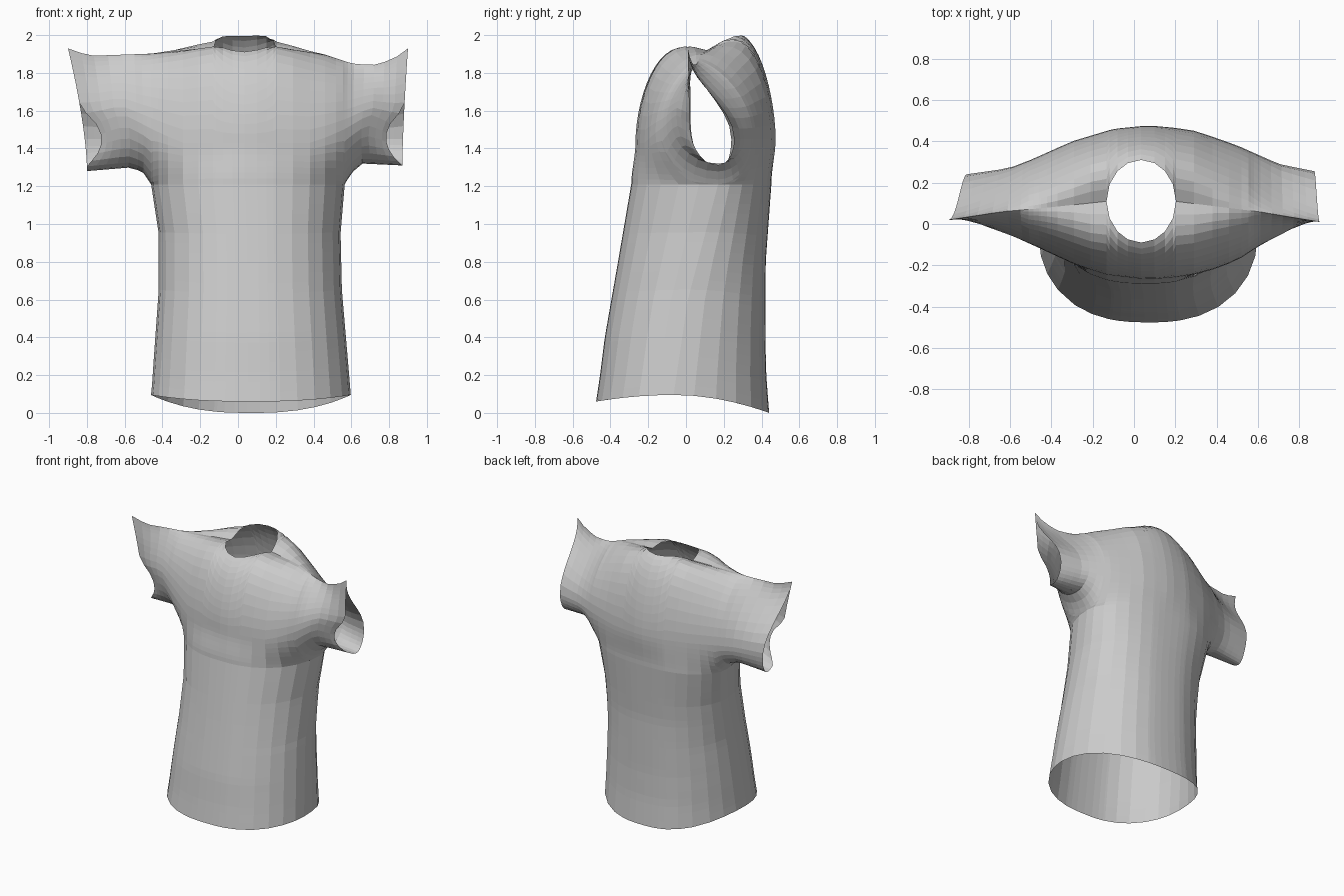
import bpy
import bmesh
from math import sin, cos, acos, pi, sqrt

cube = bpy.data.objects.get("Cube")
if cube:
    bpy.data.objects.remove(cube, do_unlink=True)

ARM_R, ARM_L, ARM_Z = -0.46, 0.565, 1.21
NECK_X, NECK_RX, NECK_Y, NECK_RY = 0.035, 0.168, 0.11, 0.2


def curve(*keys):
    """Piecewise linear function through (position, value) keys."""
    def f(x):
        if x <= keys[0][0]:
            return keys[0][1]
        for (a, va), (b, vb) in zip(keys, keys[1:]):
            if x <= b:
                return va + (vb - va) * (x - a) / (b - a)
        return keys[-1][1]
    return f


# Torso outline against height
side_right = curve((0, -.47), (.15, -.455), (.3, -.445), (.65, -.42), (.95, -.42), (ARM_Z, ARM_R))
side_left = curve((0, .605), (.3, .58), (.65, .55), (.95, .543), (ARM_Z, ARM_L))
chest = curve((0, -.485), (.2, -.455), (.4, -.43), (.8, -.36), (ARM_Z, -.29))
spine = curve((0, .44), (.2, .425), (.4, .42), (.8, .422), (ARM_Z, .452))
seam = curve((0, -.08), (.6, .01), (ARM_Z, .17))

# Shoulder and sleeve outline across the width
bulge_front = curve((-.8, .025), (-.6, -.05), (-.45, -.12), (-.3, -.19), (-.15, -.245), (.07, -.27),
                    (.25, -.255), (.4, -.215), (.5, -.175), (.6, -.11), (.75, -.03), (.87, .02))
bulge_back = curve((-.8, .24), (-.6, .27), (-.5, .31), (-.3, .4), (-.1, .46), (.07, .477),
                   (.2, .465), (.3, .45), (.5, .38), (.7, .29), (.87, .255))
front_z = curve((-.8, 1.53), (-.6, 1.58), (-.45, 1.5), (-.3, 1.43),
                (.4, 1.43), (.56, 1.5), (.7, 1.58), (.87, 1.53))
back_z = curve((-.8, 1.45), (-.45, 1.45), (.87, 1.45))
ridge_z = curve((-.8, 1.93), (-.72, 1.89), (-.5, 1.9), (-.13, 1.92), (.2, 1.92),
                (.45, 1.9), (.6, 1.85), (.7, 1.84), (.8, 1.87), (.87, 1.93))
ridge_y = curve((-.8, .02), (-.6, .06), (-.13, NECK_Y), (.2, NECK_Y), (.6, .06), (.87, .01))
under_z = curve((-.8, 1.28), (-.56, 1.3), (-.5, 1.27), (ARM_R, ARM_Z),
                (ARM_L, ARM_Z), (.6, 1.27), (.66, 1.32), (.87, 1.31))
taper = curve((-.8, 5), (-.5, 1.4), (-.2, .9), (.26, .9), (.55, 1.4), (.87, 5))
fullness = curve((-.5, 0), (-.15, 1), (.22, 1), (.5, 0))

torso_x = [ARM_R, -.45, -.42, -.37, -.29, -.21, -.133, -.118, -.08, -.03, NECK_X,
           .1, .15, .188, .203, .29, .38, .46, .52, .555, ARM_L]
sleeve_r = [-.8, -.75, -.7, -.64, -.58, -.53, -.5, -.48]
sleeve_l = [.58, .61, .66, .71, .76, .82, .87]
ROWS, LOW, HIGH = 22, 7, 11


def roundness(x):
    """0 at the side seams, 1 at the middle of the torso."""
    c = min(1, abs(2 * (x - ARM_R) / (ARM_L - ARM_R) - 1))
    return sqrt(1 - c ** 2.5)


def torso_column(x, front):
    h, u = roundness(x), (x - ARM_R) / (ARM_L - ARM_R)
    hem = .095 - (.035 if front else .095) * h * h
    pts = []
    for i in range(ROWS + 1):
        z = hem + (ARM_Z - hem) * i / ROWS
        y = seam(z) + ((chest if front else spine)(z) - seam(z)) * h
        pts.append((side_right(z) + u * (side_left(z) - side_right(z)), y, z))
    return pts


def yoke_column(x, front):
    out = -1 if x < 0 else 1
    sleeve = max(0, (ARM_R - x) / .34, (x - ARM_L) / .305)
    y_out = (bulge_front if front else bulge_back)(x)
    y_low = torso_column(x, front)[-1][1] if ARM_R < x < ARM_L else seam(ARM_Z)
    zm = (front_z if front else back_z)(x)
    drop, power, yt = zm - under_z(x), taper(x), ridge_y(x)
    # Collar: the arch stops short at the neckline and rises at the nape
    w2 = max(0, 1 - ((x - NECK_X) / NECK_RX) ** 2)
    rise = ridge_z(x) - zm + (0 if front else .055 * w2)
    swell = (.15 if front else .25) * fullness(x)
    stop = acos(min(1, NECK_RY * sqrt(w2) / abs(y_out - yt)) ** (1 / power))
    # Smooth side on the body, round tube toward the armpit and sleeve
    tube = 1 - roundness(x)
    pts = []
    for i in range(-LOW, HIGH + 1):
        if i < 0:
            t = -i / LOW
            mix = (1 - tube) * t * t * (3 - 2 * t) + tube * (1 - cos(pi / 2 * t))
            y = y_out + (y_low - y_out) * mix
            z = zm - drop * ((1 - tube) * t + tube * sin(pi / 2 * t))
        else:
            a = stop * i / HIGH
            y = yt + (y_out - yt) * max(0, cos(a)) ** power
            z = zm + rise * sin(a) + swell * sin(a) ** 2 * cos(a)
        # Sleeve hem leans outward at the top and is cut back in front
        lean = (.1 if x < 0 else .03) * max(0, (z - 1.3) / .63) ** 1.5
        cut = .09 * max(0, 1 - ((z - 1.46) / .15) ** 2) if front else 0
        pts.append((x + out * sleeve * (lean - cut * sleeve), y, z))
    return pts


def sheet(bm, columns):
    """Skin a grid of faces over neighbouring columns of points."""
    grid = [[bm.verts.new(p) for p in col] for col in columns]
    for a, b in zip(grid, grid[1:]):
        for i in range(len(a) - 1):
            bm.faces.new((a[i], b[i], b[i + 1], a[i + 1]))


# One open cloth shell: torso, yoke and sleeves, front and back
bm = bmesh.new()
for front in (True, False):
    sheet(bm, [torso_column(x, front) for x in torso_x])
    sheet(bm, [yoke_column(x, front) for x in sleeve_r + torso_x + sleeve_l])
bmesh.ops.remove_doubles(bm, verts=bm.verts, dist=.0005)
bmesh.ops.dissolve_degenerate(bm, edges=bm.edges, dist=.0001)
bmesh.ops.recalc_face_normals(bm, faces=bm.faces)
mesh = bpy.data.meshes.new("shirt")
bm.to_mesh(mesh)
bm.free()

cloth = bpy.data.materials.new("grey_cloth")
cloth.use_nodes = True
colour = (.6, .6, .6, 1)
cloth.diffuse_color = colour
cloth.node_tree.nodes["Principled BSDF"].inputs["Base Color"].default_value = colour
mesh.materials.append(cloth)
shirt = bpy.data.objects.new("shirt", mesh)
bpy.context.collection.objects.link(shirt)
